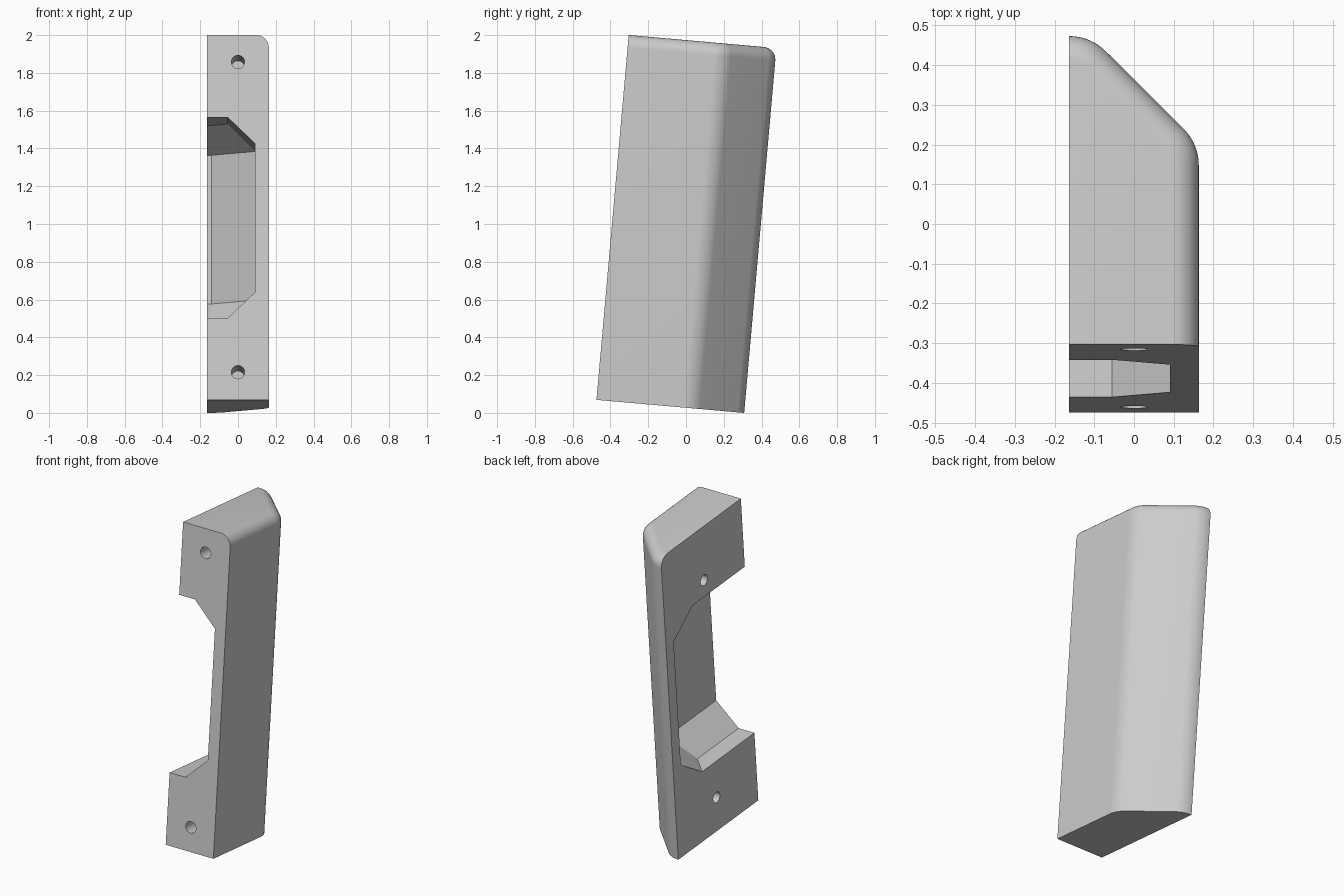
import bpy, bmesh
from math import radians, sin, cos, pi
from mathutils import Vector, Matrix

default = bpy.data.objects.get("Cube")
if default:
    bpy.data.objects.remove(default, do_unlink=True)

HALF_W, HEIGHT = 0.163, 1.939
CORNER_R, TOP_R = 0.13, 0.067
MID = HEIGHT / 2

grey = bpy.data.materials.new("plain_grey")
grey.use_nodes = True
grey.diffuse_color = (0.6, 0.6, 0.6, 1)
grey.node_tree.nodes["Principled BSDF"].inputs["Base Color"].default_value = (0.6, 0.6, 0.6, 1)


def make_object(name, bm):
    bmesh.ops.recalc_face_normals(bm, faces=bm.faces[:])
    mesh = bpy.data.meshes.new(name)
    bm.to_mesh(mesh)
    bm.free()
    mesh.materials.append(grey)
    obj = bpy.data.objects.new(name, mesh)
    bpy.context.collection.objects.link(obj)
    return obj


def outline(inset):
    """Plan of the block: square at the front, rounded diagonal at the back."""
    pts = [(-HALF_W, 0), (HALF_W - inset, 0)]
    r = CORNER_R - inset
    for cx, cy, start in ((HALF_W - CORNER_R, 0.459, 0), (-HALF_W, 0.655, 45)):
        for i in range(13):
            a = radians(start + 45 * i / 12)
            pts.append((cx + r * cos(a), cy + r * sin(a)))
    return pts


# Block: stacked outlines, with the outer top edge rolled over
bm = bmesh.new()
levels = [(0, 0)]
for i in range(13):
    a = pi / 2 * i / 12
    levels.append((TOP_R * (1 - cos(a)), HEIGHT - TOP_R + TOP_R * sin(a)))
rings = [[bm.verts.new((x, y, z)) for x, y in outline(d)] for d, z in levels]
for low, high in zip(rings, rings[1:]):
    for i in range(len(low)):
        j = (i + 1) % len(low)
        bm.faces.new((low[i], low[j], high[j], high[i]))
bm.faces.new(rings[0])
bm.faces.new(rings[-1])
bmesh.ops.remove_doubles(bm, verts=bm.verts[:], dist=1e-5)
block = make_object("handle_block", bm)

# Finger recess: pentagon prism with sloped ends, mirrored about mid height
wall_plan = [(-0.2, -0.05), (0.09, -0.05), (0.09, 0.481), (-0.139, 0.71), (-0.2, 0.71)]
cap_plan = [(-0.2, -0.05), (-0.055, -0.05), (-0.055, 0.405), (-0.163, 0.513), (-0.2, 0.513)]
bm = bmesh.new()
for side in (-1, 1):
    for plan, h in ((wall_plan, 0.395), (cap_plan, 0.534)):
        for x, y in plan:
            bm.verts.new((x, y, MID - 0.002 + side * h))
bmesh.ops.convex_hull(bm, input=bm.verts[:])
bmesh.ops.dissolve_limit(bm, angle_limit=radians(0.5), verts=bm.verts[:], edges=bm.edges[:])
cutters = [make_object("recess_cutter", bm)]


def hole(name, start, direction, depth, radius):
    """Blind round hole going inwards from a face."""
    d = Vector(direction)
    centre = Vector(start) + d * (depth / 2 - 0.02)
    turn = d.to_track_quat("Z", "Y").to_matrix().to_4x4()
    b = bmesh.new()
    bmesh.ops.create_cone(b, cap_ends=True, segments=32, radius1=radius, radius2=radius,
                          depth=depth + 0.04, matrix=Matrix.Translation(centre) @ turn)
    cutters.append(make_object(name, b))


# Screw holes in the front face and in the flat side
for z in (0.147, HEIGHT - 0.143):
    hole("front_hole_cutter", (0, 0, z), (0, 1, 0), 0.33, 0.035)
for z in (0.209, 1.605):
    hole("side_hole_cutter", (-HALF_W, 0.391, z), (1, 0, 0), 0.2, 0.033)

bpy.ops.object.select_all(action="DESELECT")
bpy.context.view_layer.objects.active = block
block.select_set(True)
for cutter in cutters:
    cutter.hide_render = True
    mod = block.modifiers.new("cut", "BOOLEAN")
    mod.operation, mod.solver, mod.object = "DIFFERENCE", "EXACT", cutter
    bpy.ops.object.modifier_apply(modifier=mod.name)
    bpy.data.objects.remove(cutter, do_unlink=True)
bpy.ops.object.shade_smooth_by_angle(angle=radians(25))

# Lean the finished block backwards
block.rotation_euler.x = radians(-5.05)
block.location = (0, -0.474, 0.069)
